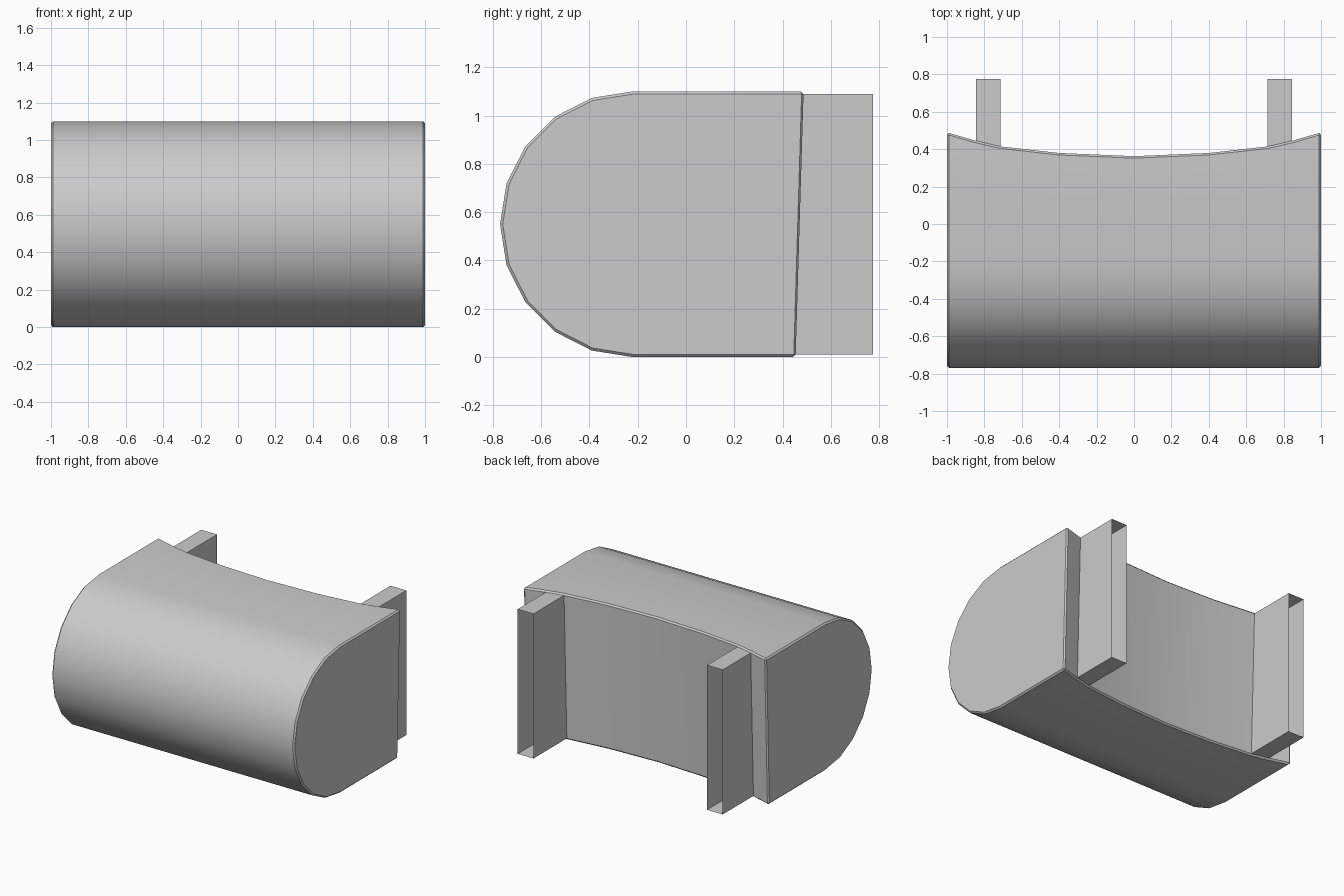
import bpy, bmesh, math

if "Cube" in bpy.data.objects:
    bpy.data.objects.remove(bpy.data.objects["Cube"])

R, CY, SEG = 0.55, -0.22, 10
TIP_Y = 0.775
# stations across the width: (x, y of the concave back at the top edge)
half = [(0.4, 0.38), (0.715, 0.415), (0.845, 0.445), (1.0, 0.49)]
stations = [(-x, y) for x, y in reversed(half)] + [(0, 0.363)] + half


def add_object(name, bm):
    me = bpy.data.meshes.new(name)
    bm.to_mesh(me)
    bm.free()
    ob = bpy.data.objects.new(name, me)
    bpy.context.collection.objects.link(ob)
    bpy.ops.object.select_all(action='DESELECT')
    ob.select_set(True)
    bpy.context.view_layer.objects.active = ob
    bpy.ops.object.shade_smooth_by_angle(angle=math.radians(30))
    return ob


# Body: D-shaped section swept across x, with a curved, slightly leaning back
bm = bmesh.new()
rings, rim_sets = [], []
for x, yb in stations:
    ring = [bm.verts.new((x, yb, 2 * R))]
    for i in range(SEG + 1):
        a = math.pi * i / SEG
        ring.append(bm.verts.new((x, CY - R * math.sin(a), R + R * math.cos(a))))
    ring.append(bm.verts.new((x, yb - 0.033, 0)))
    rings.append(ring)
n = len(rings[0])
for r0, r1 in zip(rings, rings[1:]):
    for i in range(n):
        j = (i + 1) % n
        bm.faces.new((r0[i], r0[j], r1[j], r1[i]))
bm.faces.new(rings[0])
bm.faces.new(list(reversed(rings[-1])))
bmesh.ops.recalc_face_normals(bm, faces=bm.faces)

# Thin chamfer round both ends and the back rim
back = {v for r in rings for v in (r[0], r[-1])}
edges = []
for e in bm.edges:
    a, b = e.verts
    on_end = abs(a.co.x) > 0.99 and abs(a.co.x - b.co.x) < 0.01
    on_rim = a in back and b in back and abs(a.co.z - b.co.z) < 0.01
    if on_end or on_rim:
        edges.append(e)
bmesh.ops.bevel(bm, geom=edges, offset=0.011, offset_type='OFFSET',
                segments=1, profile=0.5, affect='EDGES')

# Openings in the back where the brackets join
holes = []
for f in bm.faces:
    c = f.calc_center_median()
    if f.normal.y > 0.5 and f.calc_area() > 0.05 and 0.72 < abs(c.x) < 0.84:
        holes.append(f)
corners = [[v.co.copy() for v in f.verts] for f in holes]
bmesh.ops.delete(bm, geom=holes, context='FACES_ONLY')
add_object("body", bm)

# Brackets: open-ended rectangular sleeves reaching back from the openings
for loop in corners:
    bm = bmesh.new()
    base = [bm.verts.new(c) for c in loop]
    tip = [bm.verts.new((c.x, TIP_Y, c.z)) for c in loop]
    for i in range(len(loop)):
        j = (i + 1) % len(loop)
        bm.faces.new((base[i], base[j], tip[j], tip[i]))
    add_object("left_bracket" if loop[0].x < 0 else "right_bracket", bm)
